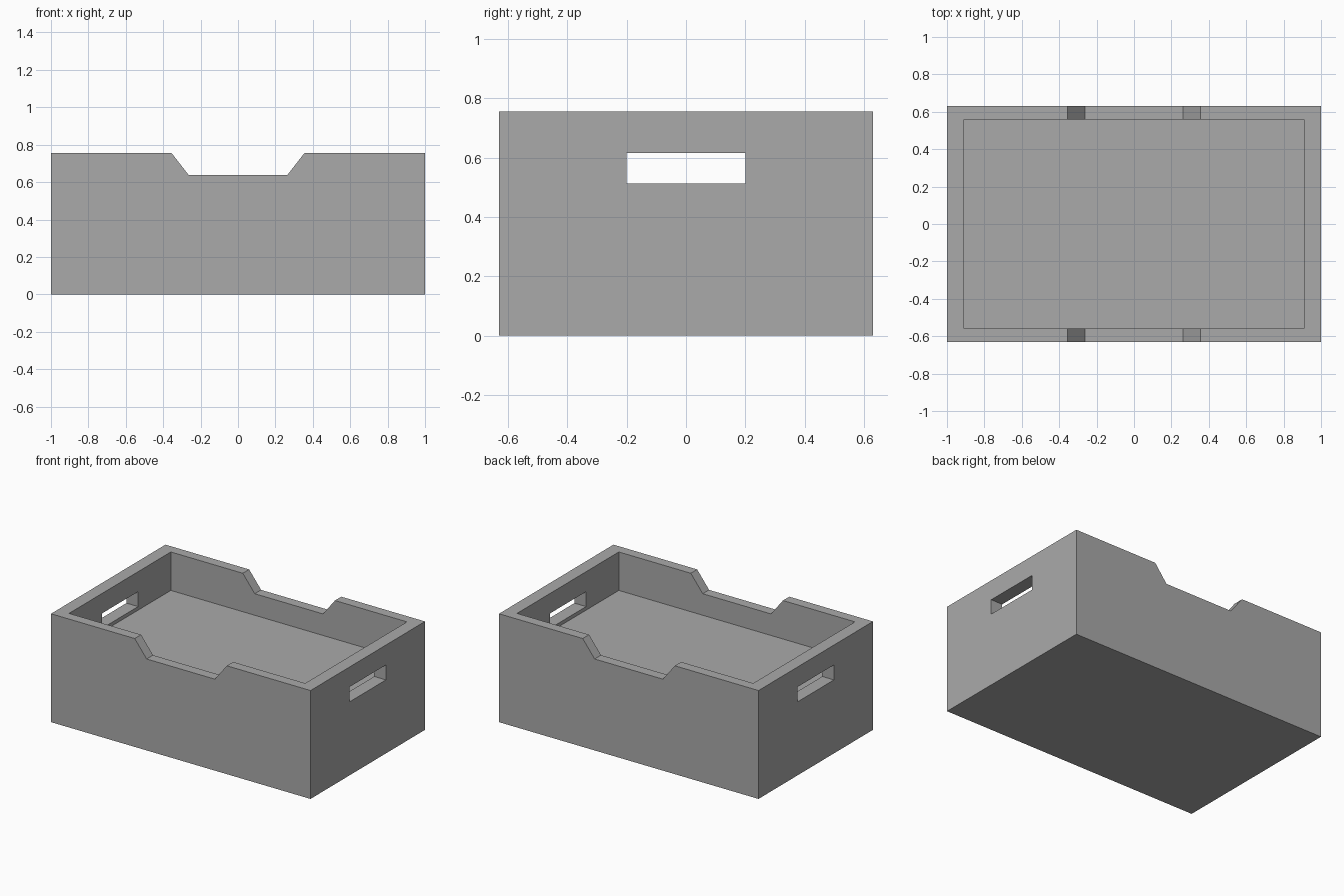
import bpy
import bmesh

if "Cube" in bpy.data.objects:
    bpy.data.objects.remove(bpy.data.objects["Cube"], do_unlink=True)

HALF_X, HALF_Y, HEIGHT = 1.0, 0.63, 0.755
INNER_X, INNER_Y, FLOOR = 0.91, 0.56, 0.487
HANDLE_Y, HANDLE_LOW, HANDLE_HIGH = 0.2, 0.512, 0.616
NOTCH_TOP, NOTCH_BASE, NOTCH_Z = 0.355, 0.263, 0.637
OVER = 0.1  # how far cutters reach past the surface

grey = bpy.data.materials.new("plain grey")
grey.use_nodes = True
colour = (0.4, 0.4, 0.4, 1)
grey.diffuse_color = colour
grey.node_tree.nodes["Principled BSDF"].inputs["Base Color"].default_value = colour


def prism(name, profile, half_depth):
    """Extrude an (x, z) profile along y, centred on y = 0."""
    bm = bmesh.new()
    face = bm.faces.new([bm.verts.new((x, -half_depth, z)) for x, z in profile])
    result = bmesh.ops.extrude_face_region(bm, geom=[face])
    moved = [g for g in result["geom"] if isinstance(g, bmesh.types.BMVert)]
    bmesh.ops.translate(bm, verts=moved, vec=(0, 2 * half_depth, 0))
    bmesh.ops.recalc_face_normals(bm, faces=bm.faces)
    mesh = bpy.data.meshes.new(name)
    bm.to_mesh(mesh)
    bm.free()
    mesh.materials.append(grey)
    obj = bpy.data.objects.new(name, mesh)
    bpy.context.collection.objects.link(obj)
    return obj


def box(name, half_x, half_y, low, high):
    return prism(name, [(-half_x, low), (half_x, low), (half_x, high), (-half_x, high)], half_y)


# Solid body of the crate
crate = box("crate", HALF_X, HALF_Y, 0, HEIGHT)

# Tray recess, hand slots through both ends, and sloped dips in the long sides
slope = (NOTCH_TOP - NOTCH_BASE) / (HEIGHT - NOTCH_Z)
wide = NOTCH_TOP + slope * OVER
cutters = [
    box("recess_cutter", INNER_X, INNER_Y, FLOOR, HEIGHT + OVER),
    box("hand_slot_cutter", HALF_X + OVER, HANDLE_Y, HANDLE_LOW, HANDLE_HIGH),
    prism("dip_cutter", [(-NOTCH_BASE, NOTCH_Z), (NOTCH_BASE, NOTCH_Z),
                         (wide, HEIGHT + OVER), (-wide, HEIGHT + OVER)], HALF_Y + OVER),
]

bpy.context.view_layer.objects.active = crate
for cutter in cutters:
    cutter.hide_render = True
    cut = crate.modifiers.new(cutter.name, "BOOLEAN")
    cut.operation = "DIFFERENCE"
    cut.solver = "EXACT"
    cut.object = cutter
    bpy.ops.object.modifier_apply(modifier=cut.name)
    bpy.data.objects.remove(cutter, do_unlink=True)
